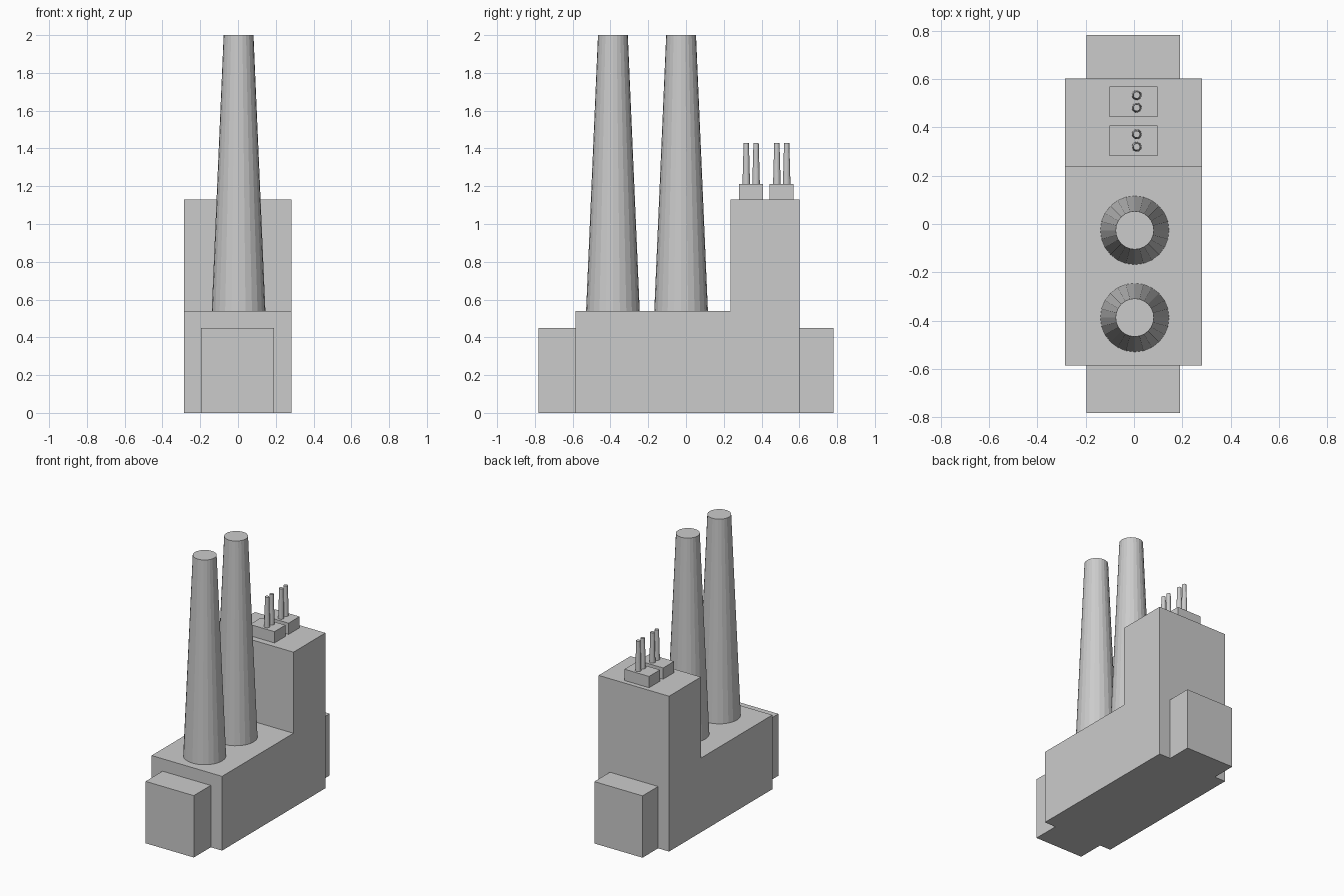
import bpy, bmesh

if "Cube" in bpy.data.objects:
    bpy.data.objects.remove(bpy.data.objects["Cube"])


def prism(name, profile, x0, x1):
    """Extrude a closed (y, z) profile along x."""
    bm = bmesh.new()
    face = bm.faces.new([bm.verts.new((x0, y, z)) for y, z in profile])
    new = bmesh.ops.extrude_face_region(bm, geom=[face])["geom"]
    verts = [v for v in new if isinstance(v, bmesh.types.BMVert)]
    bmesh.ops.translate(bm, verts=verts, vec=(x1 - x0, 0, 0))
    bmesh.ops.recalc_face_normals(bm, faces=bm.faces)
    mesh = bpy.data.meshes.new(name)
    bm.to_mesh(mesh)
    bm.free()
    obj = bpy.data.objects.new(name, mesh)
    bpy.context.collection.objects.link(obj)
    return obj


def box(name, x0, x1, y0, y1, z0, z1):
    return prism(name, [(y0, z0), (y1, z0), (y1, z1), (y0, z1)], x0, x1)


def stack(name, x, y, z0, z1, r0, r1, sides):
    """Tapered, flat-faced chimney."""
    bpy.ops.mesh.primitive_cone_add(vertices=sides, radius1=r0, radius2=r1,
                                    depth=z1 - z0, location=(x, y, (z0 + z1) / 2))
    bpy.context.object.name = name


# Stepped main building
prism("main_building", [(-0.586, 0), (0.602, 0), (0.602, 1.13), (0.235, 1.13),
                        (0.235, 0.54), (-0.586, 0.54)], -0.285, 0.282)

# Low annexes at both ends
box("front_annex", -0.197, 0.191, -0.781, -0.586, 0, 0.45)
box("back_annex", -0.197, 0.191, 0.602, 0.781, 0, 0.45)

# Large chimneys
for i, y in enumerate((-0.387, -0.026)):
    stack(f"large_chimney_{i + 1}", 0.003, y, 0.54, 2.0, 0.142, 0.079, 24)

# Roof units, each with a pair of small pipes
for i, y in enumerate((0.344, 0.506)):
    box(f"roof_unit_{i + 1}", -0.101, 0.097, y - 0.063, y + 0.063, 1.13, 1.212)
    for side, dy in (("front", -0.025), ("back", 0.027)):
        stack(f"{side}_pipe_{i + 1}", 0.011, y + dy, 1.212, 1.43, 0.020, 0.014, 24)
